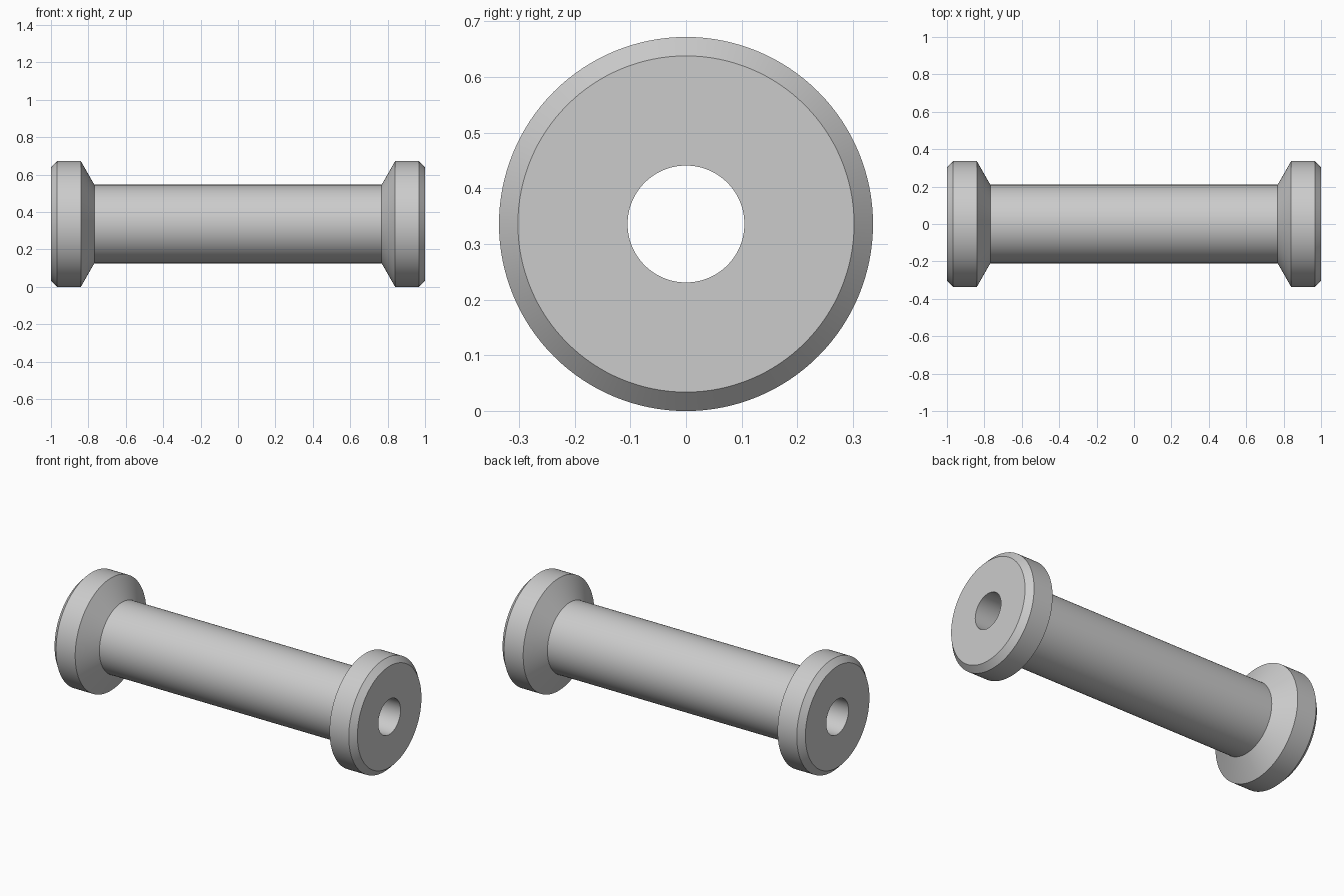
import bpy
import bmesh
from math import cos, sin, tau, radians

cube = bpy.data.objects.get("Cube")
if cube:
    bpy.data.objects.remove(cube, do_unlink=True)

SEGMENTS = 128
RADIUS = 0.336

# Plain grey material
grey = bpy.data.materials.new("light_grey")
grey.use_nodes = True
colour = (0.6, 0.6, 0.6, 1)
grey.diffuse_color = colour
grey.node_tree.nodes["Principled BSDF"].inputs["Base Color"].default_value = colour

# Half profile (x, radius): bore end, face, chamfer, rim, cone, barrel
half = [(1, 0.105), (1, 0.302), (0.967, RADIUS), (0.84, RADIUS), (0.768, 0.21)]
profile = half + [(-x, r) for x, r in reversed(half)]

# Revolve the closed profile around the x axis
bm = bmesh.new()
rings = []
for i in range(SEGMENTS):
    a = tau * i / SEGMENTS
    rings.append([bm.verts.new((x, r * sin(a), RADIUS + r * cos(a))) for x, r in profile])
for i, ring in enumerate(rings):
    following = rings[(i + 1) % SEGMENTS]
    for j in range(len(profile)):
        k = (j + 1) % len(profile)
        bm.faces.new((ring[j], ring[k], following[k], following[j]))
bmesh.ops.recalc_face_normals(bm, faces=bm.faces)

mesh = bpy.data.meshes.new("flanged_spool")
bm.to_mesh(mesh)
bm.free()
mesh.materials.append(grey)
spool = bpy.data.objects.new("flanged_spool", mesh)
bpy.context.collection.objects.link(spool)

# Smooth round walls, crisp profile edges
bpy.ops.object.select_all(action="DESELECT")
spool.select_set(True)
bpy.context.view_layer.objects.active = spool
bpy.ops.object.shade_smooth_by_angle(angle=radians(30))
